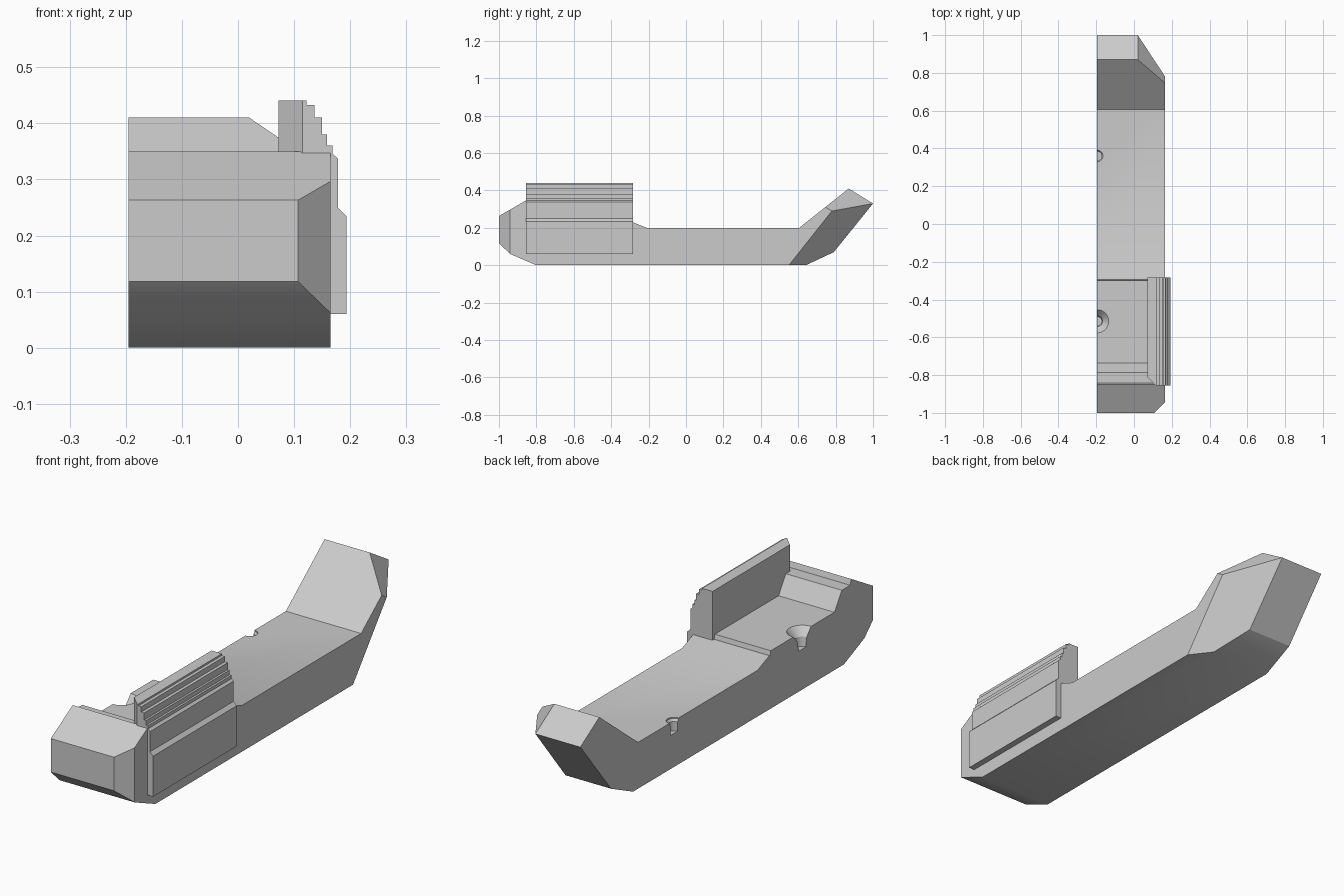
import bpy, bmesh, math
from mathutils import Vector

cube = bpy.data.objects.get("Cube")
if cube:
    bpy.data.objects.remove(cube, do_unlink=True)

grey = bpy.data.materials.new("plain_grey")
grey.use_nodes = True
grey.diffuse_color = (0.6, 0.6, 0.6, 1)
grey.node_tree.nodes["Principled BSDF"].inputs["Base Color"].default_value = (0.6, 0.6, 0.6, 1)


def make_object(name, bm):
    bmesh.ops.recalc_face_normals(bm, faces=bm.faces)
    mesh = bpy.data.meshes.new(name)
    bm.to_mesh(mesh)
    bm.free()
    obj = bpy.data.objects.new(name, mesh)
    bpy.context.collection.objects.link(obj)
    mesh.materials.append(grey)
    return obj


def extrude_profile(points, offset):
    bm = bmesh.new()
    face = bm.faces.new([bm.verts.new(p) for p in points])
    moved = bmesh.ops.extrude_face_region(bm, geom=[face], use_keep_orig=True)["geom"]
    verts = [g for g in moved if isinstance(g, bmesh.types.BMVert)]
    bmesh.ops.translate(bm, vec=offset, verts=verts)
    bmesh.ops.recalc_face_normals(bm, faces=bm.faces)
    return bm


def slice_off(bm, point, normal):
    """Remove what lies beyond a plane and cap the opening."""
    geom = bm.verts[:] + bm.edges[:] + bm.faces[:]
    cut = bmesh.ops.bisect_plane(bm, geom=geom, dist=0.0001, plane_co=point,
                                 plane_no=Vector(normal).normalized(), clear_outer=True)
    rim = [g for g in cut["geom_cut"] if isinstance(g, bmesh.types.BMEdge)]
    bmesh.ops.edgeloop_fill(bm, edges=[e for e in rim if e.is_boundary])


def drill(target, x, y, rings):
    """Cut a turned hole whose rings are (radius, height) pairs from the top."""
    bm = bmesh.new()
    sides = 32
    loops = []
    for radius, z in rings:
        angles = [2 * math.pi * (i + 0.5) / sides for i in range(sides)]
        loops.append([bm.verts.new((x + radius * math.cos(a), y + radius * math.sin(a), z))
                      for a in angles])
    for upper, lower in zip(loops, loops[1:]):
        for i in range(sides):
            j = (i + 1) % sides
            bm.faces.new((upper[i], upper[j], lower[j], lower[i]))
    bm.faces.new(loops[0])
    bm.faces.new(loops[-1])
    cutter = make_object("hole_cutter", bm)
    cutter.hide_render = True
    mod = target.modifiers.new("hole", "BOOLEAN")
    mod.operation = "DIFFERENCE"
    mod.solver = "EXACT"
    mod.object = cutter
    bpy.context.view_layer.objects.active = target
    bpy.ops.object.modifier_apply(modifier=mod.name)
    bpy.data.objects.remove(cutter, do_unlink=True)


def smooth(obj, degrees):
    bpy.ops.object.select_all(action="DESELECT")
    obj.select_set(True)
    bpy.context.view_layer.objects.active = obj
    bpy.ops.object.shade_smooth_by_angle(angle=math.radians(degrees))


# Body: side profile (y, z) pulled across the width
LEFT, RIGHT = -0.195, 0.165
side = [(-1, 0.118), (-1, 0.263), (-0.85, 0.35), (-0.842, 0.326), (-0.785, 0.326),
        (-0.735, 0.25), (-0.3, 0.25), (-0.295, 0.23), (-0.285, 0.23), (-0.21, 0.2),
        (0.605, 0.2), (0.87, 0.41), (1, 0.33), (0.79, 0.07), (0.64, 0), (-0.8, 0), (-0.94, 0.06)]
bm = extrude_profile([(LEFT, y, z) for y, z in side], (RIGHT - LEFT, 0, 0))

# Bevelled outer corners: nose, tail underside and tail top
slice_off(bm, (0.107, -1, 0), (1, -1, 0))
tail_tip = Vector((0.02, 1, 0.33))
tail_side = Vector((RIGHT, 0.78, 0.29))
for third in (Vector((RIGHT, 0.55, 0)), Vector((0.02, 0.87, 0.41))):
    normal = (tail_side - tail_tip).cross(third - tail_tip)
    slice_off(bm, tail_tip, normal if normal.x > 0 else -normal)
body = make_object("body", bm)

# Countersunk hole in the pocket and small hole in the deck, halved by the flat side
drill(body, LEFT, -0.515, [(0.07, 0.26), (0.03, 0.215), (0.025, 0.175)])
drill(body, LEFT, 0.36, [(0.031, 0.25), (0.031, 0.195), (0.024, 0.185), (0.024, 0.145)])
smooth(body, 25.5)

# Stepped side wall with its raised outer plate: (x, z) section pulled along y
section = [(0.072, 0.2), (0.072, 0.441), (0.122, 0.441), (0.122, 0.433), (0.136, 0.433),
           (0.136, 0.41), (0.15, 0.41), (0.15, 0.38), (0.159, 0.38), (0.159, 0.36),
           (0.168, 0.36), (0.168, 0.346), (0.178, 0.337), (0.178, 0.25), (0.193, 0.235),
           (0.193, 0.06), (0.15, 0.06), (0.15, 0.2)]
FRONT, BACK = -0.855, -0.284
bm = extrude_profile([(x, FRONT, z) for x, z in section], (0, BACK - FRONT, 0))
slice_off(bm, (0.115, FRONT, 0), (-1, -1, 0))
make_object("stepped_side_wall", bm)
